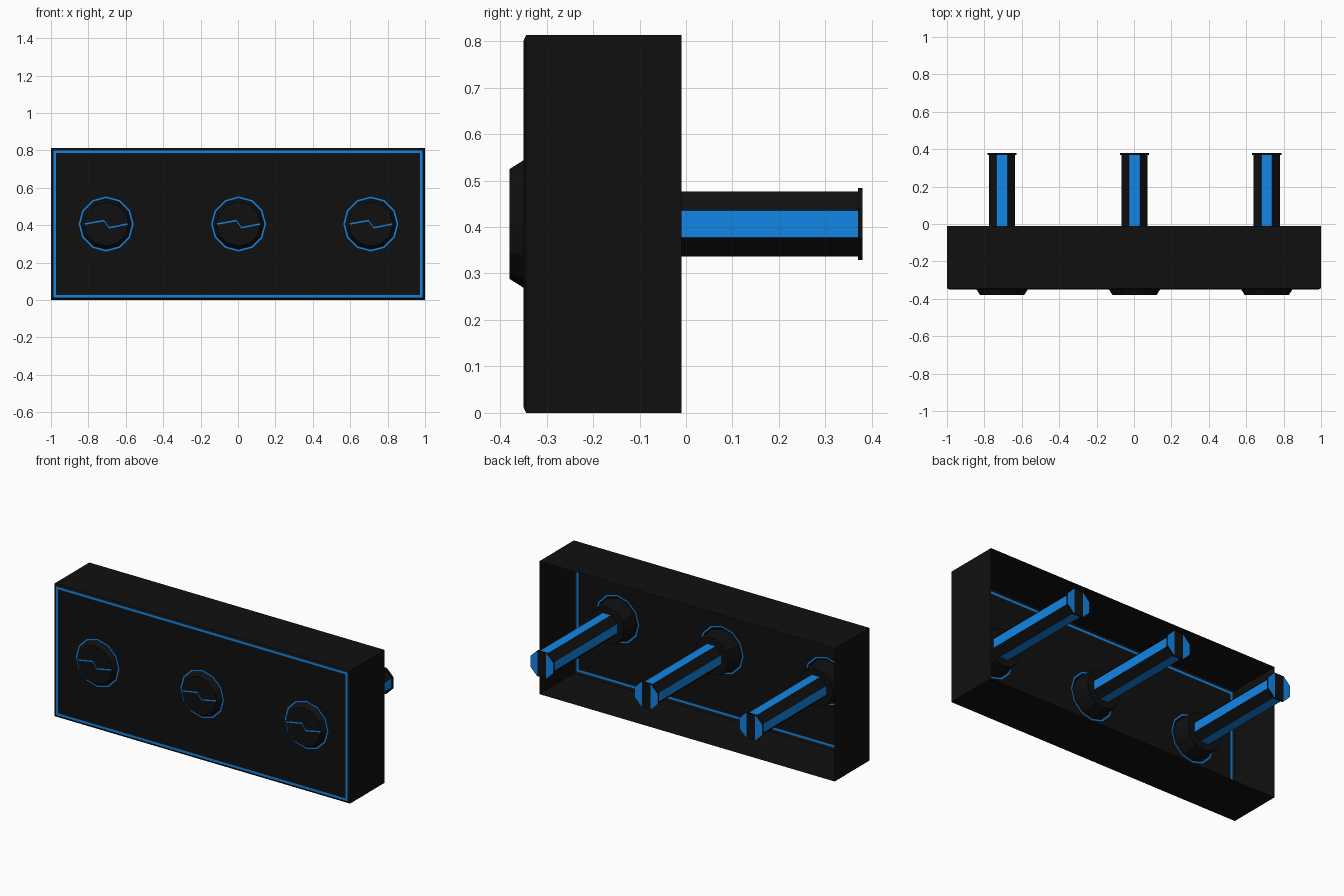
import bpy, bmesh
from math import cos, sin, pi

if "Cube" in bpy.data.objects:
    bpy.data.objects.remove(bpy.data.objects["Cube"])

H = 0.813            # housing height
ZC = H / 2           # height of the button row
FRONT, BACK = -0.35, -0.01


def material(name, rgb):
    m = bpy.data.materials.new(name)
    m.diffuse_color = (*rgb, 1)
    m.use_nodes = True
    m.node_tree.nodes["Principled BSDF"].inputs["Base Color"].default_value = m.diffuse_color
    return m


BLACK = material("black", (0.005, 0.005, 0.005))
BLUE = material("blue", (0.006, 0.24, 0.79))


def finish(bm, name):
    bmesh.ops.recalc_face_normals(bm, faces=bm.faces)
    me = bpy.data.meshes.new(name)
    bm.to_mesh(me)
    bm.free()
    me.materials.append(BLACK)
    me.materials.append(BLUE)
    ob = bpy.data.objects.new(name, me)
    bpy.context.collection.objects.link(ob)
    return ob


def loft(name, rings, color, cap=None):
    """Join rings with quads; color(band, side) gives the slot; cap closes the last ring."""
    bm = bmesh.new()
    loops = [[bm.verts.new(p) for p in r] for r in rings]
    n = len(loops[0])
    for b, (lo, hi) in enumerate(zip(loops, loops[1:])):
        for i in range(n):
            j = (i + 1) % n
            f = bm.faces.new((lo[i], lo[j], hi[j], hi[i]))
            f.material_index = color(b, i)
    if cap is not None:
        bm.faces.new(loops[-1]).material_index = cap
    return finish(bm, name)


def rect(y, d):
    return [(-1 + d, y, d), (1 - d, y, d), (1 - d, y, H - d), (-1 + d, y, H - d)]


def circle(x, y, r, n=12, turn=0.0):
    return [(x + r * cos(2 * pi * i / n + turn), y, ZC + r * sin(2 * pi * i / n + turn))
            for i in range(n)]


def flat(name, points, slot):
    bm = bmesh.new()
    bm.faces.new([bm.verts.new(p) for p in points]).material_index = slot
    return finish(bm, name)


POSTS = (-0.705, 0.003, 0.71)

# Thin housing open at the back, with chamfer and blue border line
loft("housing", [rect(BACK, 0), rect(FRONT + 0.006, 0), rect(FRONT, 0.013), rect(FRONT, 0.027)],
     lambda b, i: int(b == 2))

# Front panel with three round openings
bm = bmesh.new()
for outline in [rect(FRONT, 0.027)] + [circle(x, FRONT, 0.147) for x in POSTS]:
    vs = [bm.verts.new(p) for p in outline]
    for i, v in enumerate(vs):
        bm.edges.new((v, vs[(i + 1) % len(vs)]))
bmesh.ops.triangle_fill(bm, use_beauty=True, edges=bm.edges[:], normal=(0, -1, 0))
finish(bm, "front_panel")

for k, x in enumerate(POSTS, 1):
    # Raised button with blue outline ring
    loft(f"button_{k}",
         [circle(x, FRONT, 0.147), circle(x, FRONT, 0.137), circle(x, -0.38, 0.118)],
         lambda b, i: int(b == 0), cap=0)

    # Thin bent line across the button
    path = [(-0.115, 0.0), (-0.012, 0.018), (0.016, -0.02), (0.115, 0.0)]
    t = 0.004
    flat(f"button_line_{k}",
         [(x + px, -0.3805, ZC + pz - t) for px, pz in path] +
         [(x + px, -0.3805, ZC + pz + t) for px, pz in reversed(path)], 1)

    # Collar behind the panel
    loft(f"collar_{k}",
         [circle(x, FRONT, 0.13), circle(x, -0.25, 0.115), circle(x, -0.25, 0.06)],
         lambda b, i: 0)

    # Octagonal post with alternating blue sides
    r = 0.07 / cos(pi / 8)
    loft(f"post_{k}", [circle(x, y, r, 8, pi / 8) for y in (-0.25, 0.37)],
         lambda b, i: i % 2)

    # End flange with blue face and a black band
    rf = 0.078 / cos(pi / 8)
    loft(f"post_flange_{k}",
         [circle(x, y, q, 8, pi / 8) for y, q in ((0.37, r), (0.37, rf), (0.38, rf))],
         lambda b, i: 0, cap=1)
    flat(f"flange_band_{k}",
         [(x + sx * 0.03, 0.3805, ZC + sz * 0.078)
          for sx, sz in ((-1, -1), (1, -1), (1, 1), (-1, 1))], 0)
